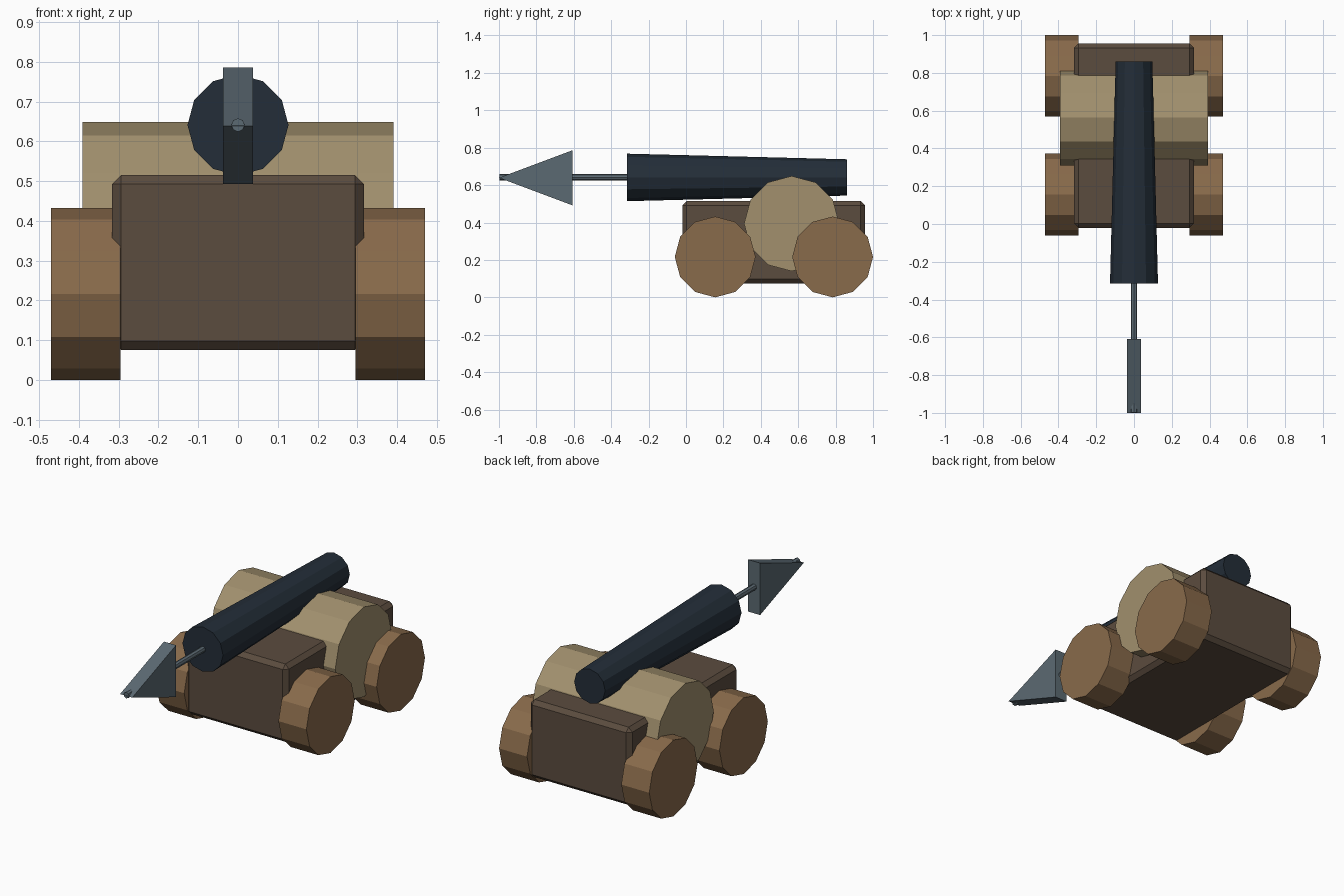
import bpy, bmesh, math
from mathutils import Matrix

if "Cube" in bpy.data.objects:
    bpy.data.objects.remove(bpy.data.objects["Cube"])


def material(name, rgb):
    m = bpy.data.materials.new(name)
    m.diffuse_color = (*rgb, 1)
    m.use_nodes = True
    m.node_tree.nodes["Principled BSDF"].inputs["Base Color"].default_value = m.diffuse_color
    return m


WOOD = material("wood", (0.25, 0.145, 0.07))
DARK_WOOD = material("dark_wood", (0.105, 0.072, 0.049))
TAN = material("tan", (0.36, 0.28, 0.155))
IRON = material("iron", (0.017, 0.027, 0.040))
STEEL = material("steel", (0.105, 0.142, 0.168))


def finish(name, bm, mat):
    bmesh.ops.recalc_face_normals(bm, faces=bm.faces)
    me = bpy.data.meshes.new(name)
    bm.to_mesh(me)
    bm.free()
    me.materials.append(mat)
    ob = bpy.data.objects.new(name, me)
    bpy.context.collection.objects.link(ob)
    return ob


def cylinder(name, axis, centre, length, r1, r2, sides, mat):
    """Flat-sided cylinder along x or y; r1 is at the low end of the axis."""
    rot = Matrix.Rotation(math.pi / 2, 4, 'Y') if axis == 'x' else Matrix.Rotation(-math.pi / 2, 4, 'X')
    bm = bmesh.new()
    bmesh.ops.create_cone(bm, cap_ends=True, segments=sides, radius1=r1, radius2=r2,
                          depth=length, matrix=Matrix.Translation(centre) @ rot)
    return finish(name, bm, mat)


# Chamfered carriage body
bm = bmesh.new()
bmesh.ops.create_cube(bm, size=1, matrix=Matrix.Translation((0, 0.468, 0.295))
                      @ Matrix.Diagonal((0.634, 0.976, 0.44, 1)))
bmesh.ops.bevel(bm, geom=bm.edges[:], offset=0.023, segments=1, affect='EDGES')
finish("carriage_body", bm, DARK_WOOD)

# Wide drum crossing the carriage
cylinder("cross_drum", 'x', (0, 0.565, 0.394), 0.782, 0.2545, 0.2545, 12, TAN)

# Four wheels
for side, sx in (("left", -1), ("right", 1)):
    for end, y in (("front", 0.156), ("rear", 0.784)):
        cylinder(f"{end}_{side}_wheel", 'x', (sx * 0.3825, y, 0.216), 0.175,
                 0.216, 0.216, 12, WOOD)

# Barrel, wider at the muzzle
cylinder("barrel", 'y', (0, 0.273, 0.641), 1.176, 0.127, 0.097, 12, IRON)

# Bolt shaft running through to the tip
cylinder("bolt_shaft", 'y', (0, -0.648, 0.641), 0.70, 0.017, 0.017, 8, STEEL)

# Triangular bolt head
bm = bmesh.new()
face = bm.faces.new([bm.verts.new((-0.038, y, z)) for y, z in
                     ((-1.0, 0.639), (-0.608, 0.492), (-0.608, 0.786))])
ext = bmesh.ops.extrude_face_region(bm, geom=[face])
bmesh.ops.translate(bm, vec=(0.076, 0, 0),
                    verts=[g for g in ext["geom"] if isinstance(g, bmesh.types.BMVert)])
finish("bolt_head", bm, STEEL)
